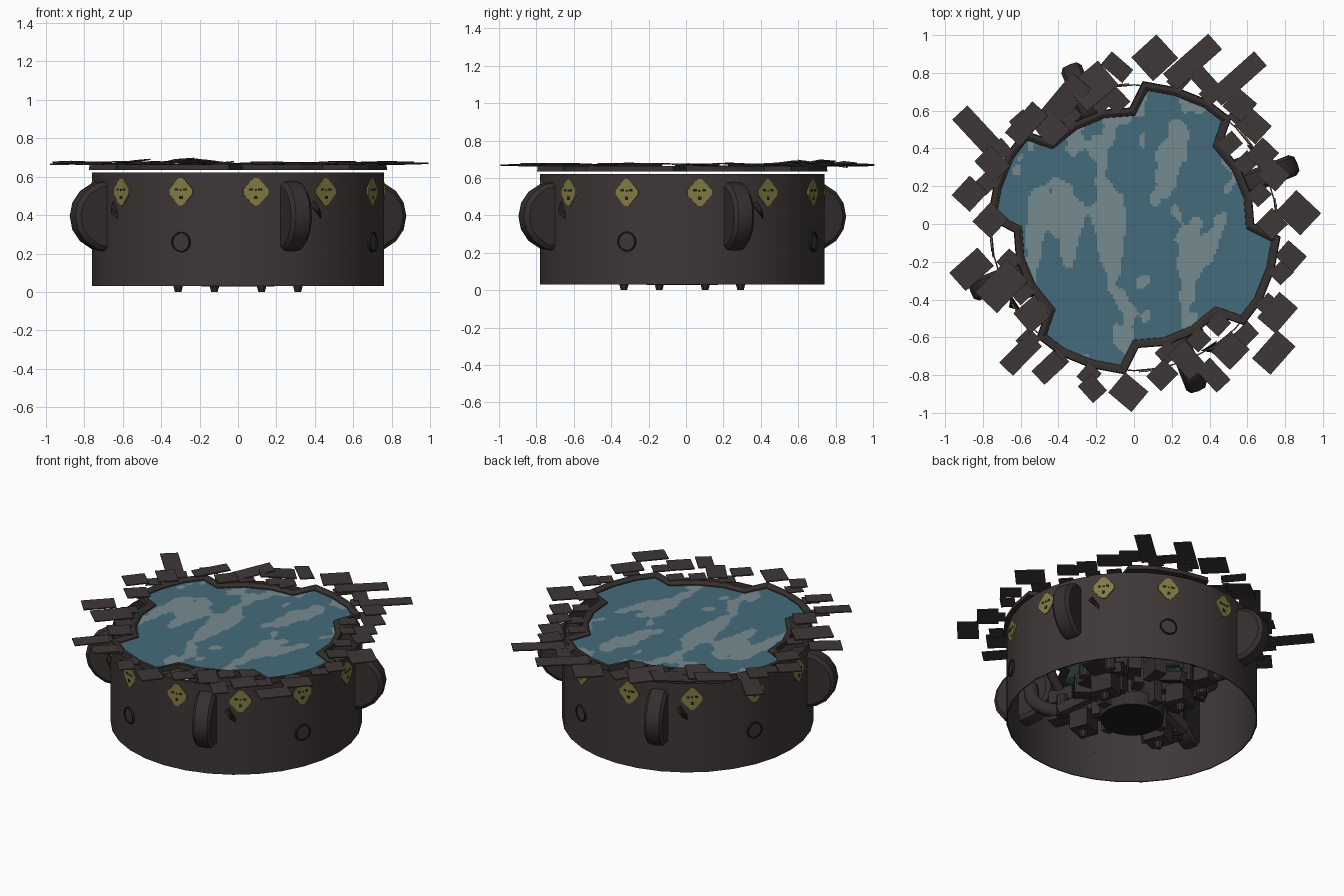
import bpy, bmesh, math, random
from mathutils import Matrix, Vector, noise

if "Cube" in bpy.data.objects:
    bpy.data.objects.remove(bpy.data.objects["Cube"])

random.seed(4)
CY = -0.02                      # drum centre in y
QUARTERS = [math.radians(21.5 + 90 * k) for k in range(4)]


def material(name, rgb):
    m = bpy.data.materials.new(name)
    m.diffuse_color = (*rgb, 1)
    m.use_nodes = True
    m.node_tree.nodes["Principled BSDF"].inputs["Base Color"].default_value = m.diffuse_color
    return m


BROWN = material("dark_brown", (0.048, 0.038, 0.038))
IRON = material("iron", (0.036, 0.029, 0.028))
BLACK = material("near_black", (0.015, 0.013, 0.013))
YELLOW = material("dull_yellow", (0.225, 0.2, 0.055))
WATER = material("water_blue", (0.06, 0.148, 0.2))
FOAM = material("water_pale", (0.18, 0.258, 0.28))


def finish(bm, name, mats, smooth=False):
    bmesh.ops.recalc_face_normals(bm, faces=bm.faces)
    me = bpy.data.meshes.new(name)
    bm.to_mesh(me)
    bm.free()
    for m in mats:
        me.materials.append(m)
    ob = bpy.data.objects.new(name, me)
    bpy.context.collection.objects.link(ob)
    if smooth:
        bpy.ops.object.select_all(action='DESELECT')
        ob.select_set(True)
        bpy.context.view_layer.objects.active = ob
        bpy.ops.object.shade_smooth_by_angle(angle=math.radians(30))
    return ob


def frame(a, r, z):
    """Local x points outward, y along the wall, z up."""
    return Matrix.Translation((0, CY, 0)) @ Matrix.Rotation(a, 4, 'Z') @ Matrix.Translation((r, 0, z))


def box(bm, mat, size):
    bmesh.ops.create_cube(bm, size=1, matrix=mat @ Matrix.Diagonal((*size, 1)))


def cyl(bm, mat, r1, r2, h, n=16):
    bmesh.ops.create_cone(bm, cap_ends=True, segments=n, radius1=r1, radius2=r2, depth=h, matrix=mat)


def loft(bm, rings, caps=True, wrap=False):
    vs = [[bm.verts.new(p) for p in ring] for ring in rings]
    pairs = list(zip(vs, vs[1:])) + ([(vs[-1], vs[0])] if wrap else [])
    for a, b in pairs:
        for i in range(len(a)):
            j = (i + 1) % len(a)
            bm.faces.new((a[i], a[j], b[j], b[i]))
    if caps:
        bm.faces.new(vs[0])
        bm.faces.new(vs[-1])


def pipe(name, pts, r):
    cu = bpy.data.curves.new(name, 'CURVE')
    cu.dimensions = '3D'
    cu.bevel_depth, cu.bevel_resolution, cu.resolution_u = r, 2, 5
    cu.use_fill_caps = True
    sp = cu.splines.new('BEZIER')
    sp.bezier_points.add(len(pts) - 1)
    for b, p in zip(sp.bezier_points, pts):
        b.co = p
        b.handle_left_type = b.handle_right_type = 'AUTO'
    cu.materials.append(IRON)
    bpy.context.collection.objects.link(bpy.data.objects.new(name, cu))


# drum wall, open above and below
bm = bmesh.new()
loft(bm, [[(r * math.cos(i * math.tau / 32), CY + r * math.sin(i * math.tau / 32), z) for i in range(32)]
          for r, z in ((0.76, 0.03), (0.76, 0.622), (0.753, 0.622), (0.753, 0.03))], caps=False, wrap=True)
finish(bm, "drum_wall", [BROWN], True)

# stepped outline of the pool: four wide and four narrow arcs
outline = []
for k in range(4):
    for deg, r in ((86, .765), (73, .765), (60, .77), (49, .765), (44, .63), (30, .635), (15, .635), (1.5, .625)):
        a = math.radians(deg - 90 * k)
        outline.append(Vector((r * math.cos(a), r * math.sin(a))))
outline.reverse()


def offset(d):
    res, n = [], len(outline)
    for i, p in enumerate(outline):
        e1 = (p - outline[i - 1]).normalized()
        e2 = (outline[(i + 1) % n] - p).normalized()
        n1, n2 = Vector((e1.y, -e1.x)), Vector((e2.y, -e2.x))
        m = (n1 + n2).normalized()
        res.append(p + m * d / max(0.5, m.dot(n1)))
    return res


# pool rim with a raised ridge
bm = bmesh.new()
loft(bm, [[(p.x, p.y + CY, z) for p in offset(d)] for d, z in
          ((-.035, .635), (-.032, .652), (-.014, .664), (.008, .664), (.012, .635))], caps=False, wrap=True)
finish(bm, "pool_rim", [IRON])


def inside(x, y, poly):
    c = False
    for i, p in enumerate(poly):
        q = poly[i - 1]
        if (p.y > y) != (q.y > y) and x < (q.x - p.x) * (y - p.y) / (q.y - p.y) + p.x:
            c = not c
    return c


# water sheet, pale streaks picked by noise
bm = bmesh.new()
N, S = 112, 0.014
bmesh.ops.create_grid(bm, x_segments=N, y_segments=N, size=N * S / 2, matrix=Matrix.Translation((0, CY, .645)))
mid = offset(-0.012)
drop = []
for f in bm.faces:
    c = f.calc_center_median()
    if not inside(c.x, c.y - CY, mid):
        drop.append(f)
    else:
        v = noise.noise(Vector((c.x * 7.5 + 3, c.y * 3.2 + 1, 0.4))) \
            + 0.45 * noise.noise(Vector((c.x * 14, c.y * 9, 5.1)))
        f.material_index = 1 if v > 0.13 else 0
bmesh.ops.delete(bm, geom=drop, context='FACES')
finish(bm, "water", [WATER, FOAM])

# loose planks: x, y, length along the two diagonals
planks = [
    (.11, .88, .18, .17), (.31, .86, .32, .11), (-.09, .83, .09, .15), (.37, .76, .09, .13), (.55, .77, .32, .1),
    (.56, .63, .13, .13), (.63, .52, .13, .15), (.68, .37, .13, .12), (.74, .26, .12, .13), (.87, .06, .16, .18),
    (.73, .0, .12, .12), (.83, -.17, .11, .13), (.76, -.47, .18, .13), (.74, -.68, .2, .13), (.51, -.67, .15, .14),
    (.42, -.8, .1, .16), (.28, -.72, .12, .18), (.15, -.8, .13, .11), (-.03, -.89, .14, .16), (-.22, -.87, .1, .12),
    (-.45, -.76, .16, .1), (-.6, -.69, .22, .1), (-.54, -.48, .14, .14), (-.7, -.33, .24, .16), (-.86, -.24, .2, .13),
    (-.76, .02, .14, .13), (-.87, .16, .14, .13), (-.82, .48, .11, .3), (-.75, .32, .12, .15), (-.57, .53, .22, .11),
    (-.44, .51, .13, .16), (-.36, .66, .26, .13), (-.22, .73, .22, .17), (-.1, .66, .1, .13)]
bm = bmesh.new()
for i, (x, y, a, b) in enumerate(planks):
    t = 0.16 if x < -.05 and y > .4 and abs(x) < .6 else 0.03
    m = Matrix.Translation((x, y, .668 + .004 * (i % 3))) @ Matrix.Rotation(math.radians(45 + random.uniform(-5, 5)), 4, 'Z')
    m = m @ Matrix.Rotation(random.uniform(-t, t), 4, 'X') @ Matrix.Rotation(random.uniform(-t, t), 4, 'Y')
    box(bm, m, (a, b, .007))
# small filler boards following the rim
for i, p in enumerate(offset(0.05)):
    if i % 8 not in (0, 7):
        m = Matrix.Translation((p.x, p.y + CY, .664)) @ Matrix.Rotation(math.radians(45 + random.uniform(-4, 4)), 4, 'Z')
        box(bm, m, (.1, .09, .006))
finish(bm, "loose_planks", [BROWN])

# four rounded side fins
bm = bmesh.new()
for a in QUARTERS:
    M = frame(a, .73, .395)
    loft(bm, [[M @ Vector((.2 * s * math.cos(t * math.tau / 16), y, .188 * s * math.sin(t * math.tau / 16)))
               for t in range(16)] for y, s in ((-.058, .86), (-.04, .98), (0, 1), (.04, .98), (.058, .86))])
finish(bm, "side_fins", [IRON], True)

# small wedge beside each fin
bm = bmesh.new()
for a in QUARTERS:
    M = frame(a + math.radians(11), .75, .41)
    loft(bm, [[M @ Vector(p) for p in ((-.01, -.05 + d, .06 + d), (.035, 0, d), (-.01, .05, -.05 + d))]
              for d in (0, .03)])
finish(bm, "fin_wedges", [BLACK])

# twelve yellow diamonds with dark studs
plates, studs = bmesh.new(), bmesh.new()
for k in range(12):
    M = frame(math.radians(-83 + 30 * k), .76, .522)
    outl = [(c * s1, c2 * s2) for s1, s2, c, c2 in
            ((1, 1, .066, .012), (1, 1, .012, .072), (-1, 1, .012, .072), (-1, 1, .066, .012),
             (-1, -1, .066, .012), (-1, -1, .012, .072), (1, -1, .012, .072), (1, -1, .066, .012))]
    loft(plates, [[M @ Vector((x, u, v)) for u, v in outl] for x in (-.009, .003)])
    for u, v, w, h in ((-.025, .012, .02, .012), (.025, .012, .02, .012), (0, -.03, .018, .018), (0, .01, .01, .01)):
        box(studs, M @ Matrix.Translation((.003, u, v)), (.004, w, h))
finish(plates, "diamond_plates", [YELLOW])
finish(studs, "diamond_studs", [BLACK])

# four portholes
rings, lids = bmesh.new(), bmesh.new()
for k in range(4):
    M = frame(math.radians(-113 + 90 * k), .757, .26)
    loft(rings, [[M @ Vector((x, r * math.cos(t * math.tau / 20), r * math.sin(t * math.tau / 20)))
                  for t in range(20)] for r, x in ((.054, 0), (.052, .012), (.045, .012), (.044, 0))],
         caps=False, wrap=True)
    cyl(lids, M @ Matrix.Rotation(math.pi / 2, 4, 'Y'), .046, .046, .01, 20)
finish(rings, "porthole_rings", [BLACK], True)
finish(lids, "porthole_lids", [BROWN])

# machinery under the water: core stack
bm = bmesh.new()
for r1, r2, z, h in ((.19, .2, .075, .08), (.15, .15, .2, .2), (.22, .2, .29, .08), (.16, .12, .42, .2), (.2, .24, .55, .1)):
    cyl(bm, frame(0, 0, z), r1, r2, h, 20)
for k in range(12):
    box(bm, frame(k * math.tau / 12, .2, .15 + .05 * (k % 3)), (.1, .06, .2))
finish(bm, "machine_core", [IRON])
bm = bmesh.new()
cyl(bm, frame(0, 0, .032), .19, .19, .008, 24)
finish(bm, "core_base_disc", [BLACK])

# machine arms reaching to the fins
bm = bmesh.new()
for i, a in enumerate(QUARTERS):
    box(bm, frame(a, .38, .2), (.34, .1, .1))
    box(bm, frame(a, .33, .1), (.12, .14, .12))
    box(bm, frame(a, .45, .29), (.16, .16, .09))
    cyl(bm, frame(a, .335, .03), .018, .035, .06, 8)
    for s in (-1, 1):
        box(bm, frame(a + .3 * s, .36, .18) @ Matrix.Rotation(.4, 4, 'Y'), (.2, .05, .06))
        cyl(bm, frame(a + .2 * s, .44, .2), .035, .035, .14, 10)
        box(bm, frame(a + .55 * s, .28, .25), (.14, .08, .12))
    pipe("elbow_pipe_%d" % i, [frame(a + d, r, z).translation for d, r, z in
                               ((0, .42, .2), (.1, .54, .22), (.16, .62, .27), (.12, .66, .4))], .045)
    pipe("upper_pipe_%d" % i, [frame(a + d, r, z).translation for d, r, z in
                               ((.78, .15, .45), (.78, .4, .47), (.7, .5, .35), (.5, .44, .24))], .03)
finish(bm, "machine_arms", [IRON])
